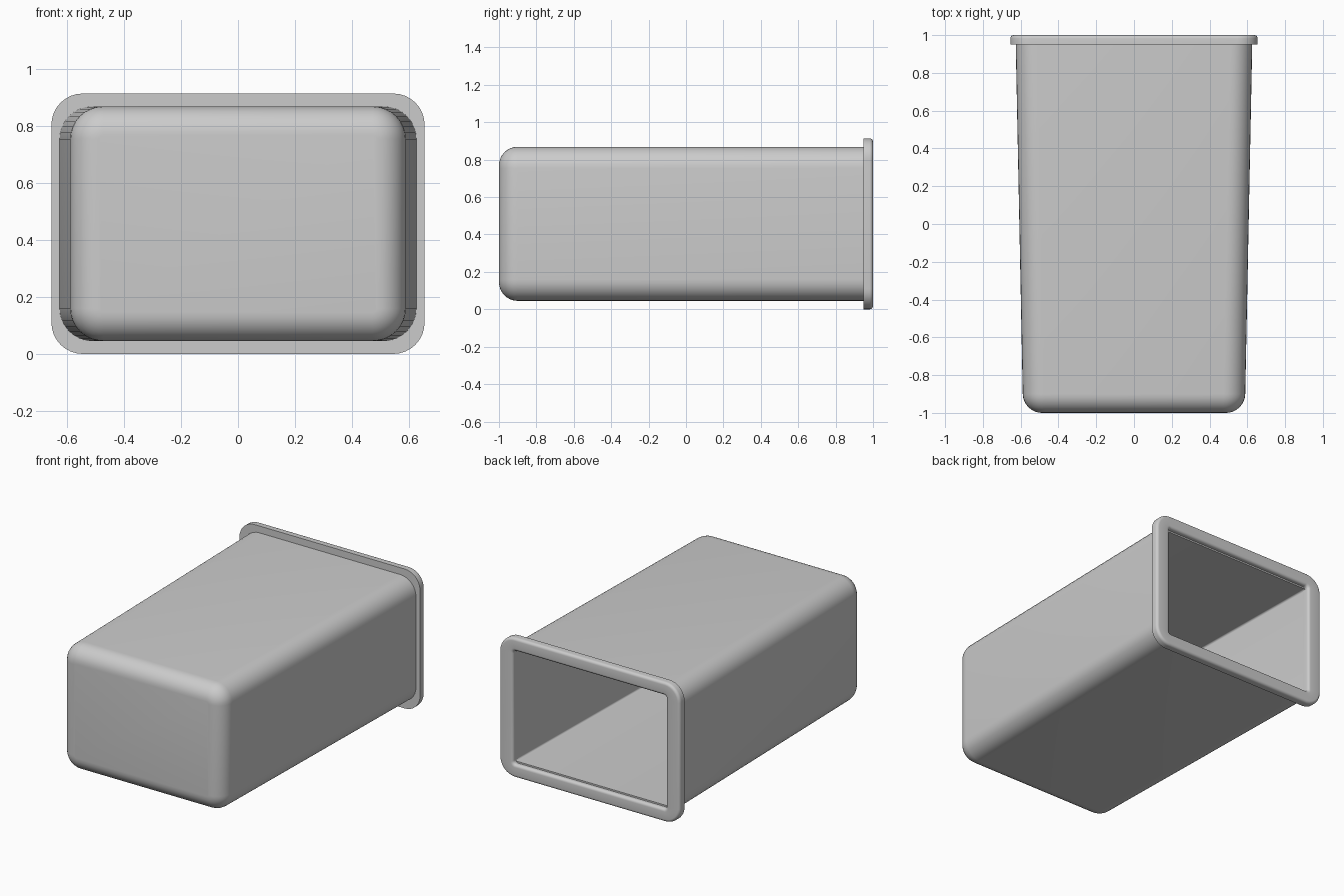
import bpy, bmesh, math

if "Cube" in bpy.data.objects:
    bpy.data.objects.remove(bpy.data.objects["Cube"])

ZC = 0.457  # height of the bin axis


def ring(bm, y, hx, hz, r, n=8):
    """Rounded rectangle loop in the XZ plane."""
    verts = []
    for k, (sx, sz) in enumerate([(1, 1), (-1, 1), (-1, -1), (1, -1)]):
        for i in range(n + 1):
            a = math.pi / 2 * (k + i / n)
            verts.append(bm.verts.new((sx * (hx - r) + r * math.cos(a), y,
                                       ZC + sz * (hz - r) + r * math.sin(a))))
    return verts


def loft(name, sections, cap_start=False, cap_end=False, closed=False):
    bm = bmesh.new()
    rings = [ring(bm, *s) for s in sections]
    pairs = list(zip(rings, rings[1:]))
    if closed:
        pairs.append((rings[-1], rings[0]))
    for a, b in pairs:
        for i in range(len(a)):
            j = (i + 1) % len(a)
            bm.faces.new((a[i], a[j], b[j], b[i]))
    if cap_start:
        bm.faces.new(rings[0])
    if cap_end:
        bm.faces.new(rings[-1])
    bmesh.ops.recalc_face_normals(bm, faces=bm.faces)
    me = bpy.data.meshes.new(name)
    bm.to_mesh(me)
    bm.free()
    ob = bpy.data.objects.new(name, me)
    bpy.context.collection.objects.link(ob)
    bpy.context.view_layer.objects.active = ob
    ob.select_set(True)
    bpy.ops.object.shade_smooth_by_angle(angle=math.radians(40))
    ob.select_set(False)
    return ob


def half_width(y):
    return 0.587 + 0.02 * (y + 1)


# Tapered shell: rounded closed end, outer wall, then inner wall and floor
R, T = 0.1, 0.05
shell = []
for i in range(9):
    a = math.pi / 2 * i / 8
    d = R * (1 - math.sin(a))
    y = -1 + R * (1 - math.cos(a))
    shell.append((y, half_width(y) - d, 0.412 - d, 0.115 - d))
shell.append((0.97, half_width(0.97), 0.412, 0.115))
shell.append((0.97, half_width(0.97) - T - 0.02, 0.412 - T, 0.012))
shell.append((-1 + T, half_width(-1) - T - 0.02, 0.412 - T, 0.012))
loft("bin_shell", shell, cap_start=True, cap_end=True)

# Rolled rim around the open end
hx, hz, rc = 0.655, 0.457, 0.11
b = 0.018
rim = [(0.95, hx - 0.10, hz - 0.085, 0.02), (0.95, hx, hz, rc)]
for i in range(6):
    a = math.pi / 2 * i / 5
    d = b * (1 - math.cos(a))
    rim.append((1 - b + b * math.sin(a), hx - d, hz - d, rc - d))
for i in range(6):
    a = math.pi / 2 * i / 5
    d = b * math.sin(a)
    rim.append((1 - b + b * math.cos(a), hx - 0.10 + b - d, hz - 0.085 + b - d, 0.03 - d * 0.5))
loft("rim", rim, closed=True)
